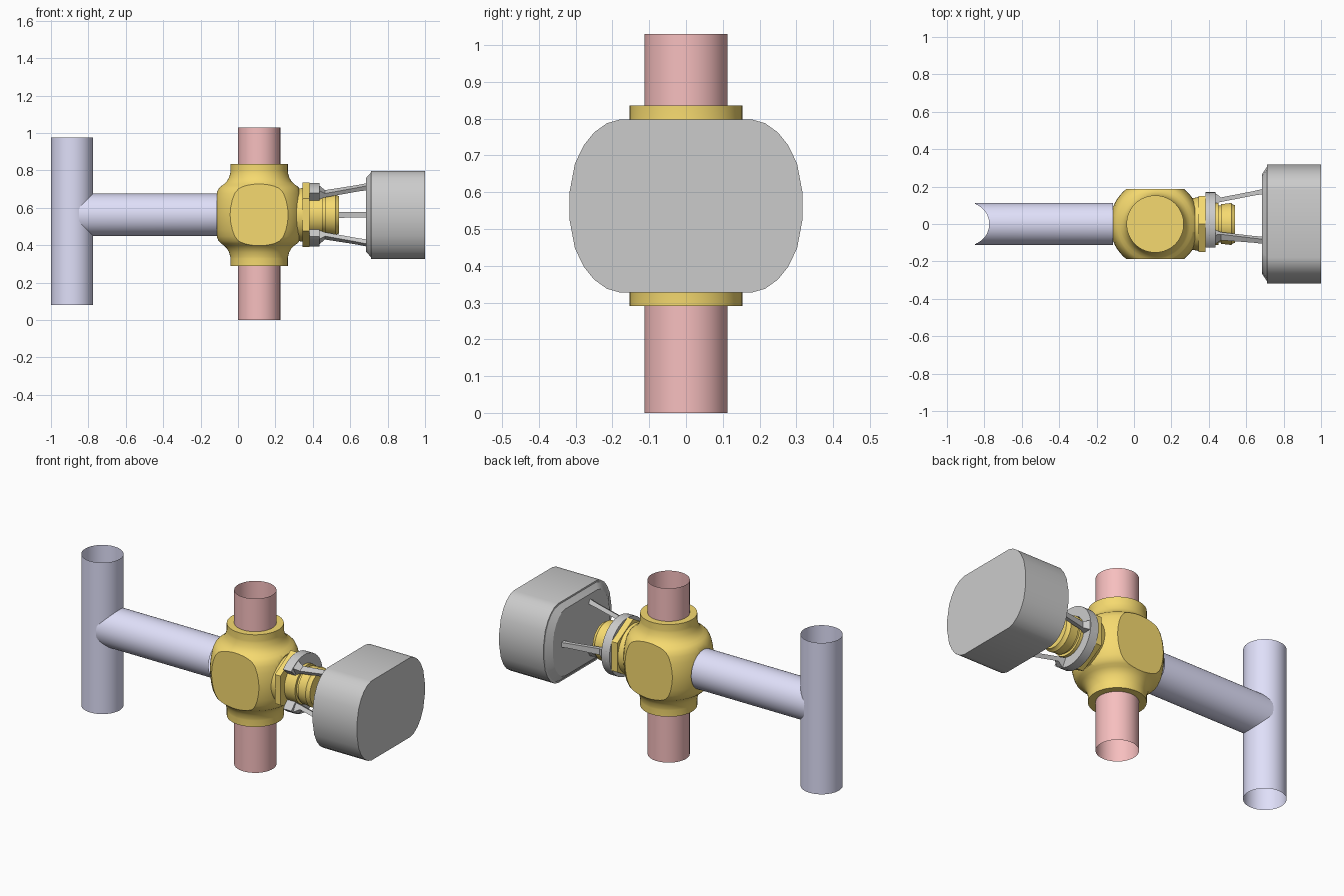
import bpy, bmesh
from math import sin, cos, pi, sqrt, radians
from mathutils import Vector

if "Cube" in bpy.data.objects:
    bpy.data.objects.remove(bpy.data.objects["Cube"])

CX, CZ, R = 0.113, 0.5625, 0.113      # valve axis, branch height, pipe radius


def material(name, rgb):
    m = bpy.data.materials.new(name)
    m.diffuse_color = (*rgb, 1)
    m.use_nodes = True
    m.node_tree.nodes["Principled BSDF"].inputs["Base Color"].default_value = m.diffuse_color
    return m


BRASS = material("brass", (0.92, 0.70, 0.16))
BLUE = material("blue_pipe", (0.74, 0.74, 0.95))
RED = material("red_pipe", (0.93, 0.52, 0.52))


def loft(name, rings, mat=None, caps=True, planes=()):
    """Skin a list of point rings, optionally trimming with (point, normal) planes."""
    bm = bmesh.new()
    vs = [[bm.verts.new(p) for p in r] for r in rings]
    n = len(vs[0])
    for a, b in zip(vs, vs[1:]):
        for i in range(n):
            j = (i + 1) % n
            bm.faces.new((a[i], a[j], b[j], b[i]))
    if caps:
        bm.faces.new(vs[0][::-1])
        bm.faces.new(vs[-1])
    for co, no in planes:
        cut = bmesh.ops.bisect_plane(bm, geom=bm.verts[:] + bm.edges[:] + bm.faces[:],
                                     plane_co=co, plane_no=no, clear_outer=True)
        edges = [e for e in cut["geom_cut"] if isinstance(e, bmesh.types.BMEdge)]
        bmesh.ops.contextual_create(bm, geom=edges)
    bmesh.ops.recalc_face_normals(bm, faces=bm.faces[:])
    me = bpy.data.meshes.new(name)
    bm.to_mesh(me)
    bm.free()
    ob = bpy.data.objects.new(name, me)
    bpy.context.collection.objects.link(ob)
    if mat:
        me.materials.append(mat)
    bpy.ops.object.select_all(action='DESELECT')
    ob.select_set(True)
    bpy.context.view_layer.objects.active = ob
    bpy.ops.object.shade_smooth_by_angle(angle=radians(28))
    return ob


def ring_z(x, z, r, n=48):
    return [(x + r * cos(2 * pi * i / n), r * sin(2 * pi * i / n), z) for i in range(n)]


def ring_x(x, r, n=48):
    return [(x, r * sin(2 * pi * i / n), CZ + r * cos(2 * pi * i / n)) for i in range(n)]


# Open-ended vertical pipes
loft("return_pipe", [ring_z(-0.887, z, R) for z in (0.08, 0.975)], BLUE, caps=False)
loft("supply_pipe_lower", [ring_z(CX, z, R) for z in (0, 0.29)], RED, caps=False)
loft("supply_pipe_upper", [ring_z(CX, z, R) for z in (0.835, 1.03)], RED, caps=False)

# Branch pipe with a saddle-shaped end against the return pipe
flat_end = ring_x(-0.113, R)
saddle = [(max(-0.85, -0.887 + sqrt(max(0, R * R - y * y))), y, z) for _, y, z in flat_end]
loft("branch_pipe", [saddle, flat_end], BLUE, caps=False)

# Turned valve body, mirrored about the branch height, with four flats
half = [(0.243, 0), (0.241, 0.04), (0.236, 0.08), (0.228, 0.115), (0.217, 0.14),
        (0.203, 0.154), (0.187, 0.165), (0.172, 0.18), (0.161, 0.2), (0.154, 0.225),
        (0.153, 0.235), (0.153, 0.2725)]
profile = [(r, -h) for r, h in half[:0:-1]] + half
flats = [((CX, s * 0.187, CZ), (0, s, 0)) for s in (-1, 1)]
flats += [((-0.113, 0, CZ), (-1, 0, 0)), ((0.325, 0, CZ), (1, 0, 0))]
loft("valve_body", [ring_z(CX, CZ + h, r, 64) for r, h in profile], BRASS, planes=flats)

# Bonnet: collar, hexagon and grooved stem along +x
loft("bonnet_collar", [ring_x(0.30, 0.135), ring_x(0.35, 0.145)], BRASS)
loft("hex_nut", [ring_x(x, r, 6) for x, r in ((0.345, 0.172), (0.382, 0.172))], BRASS)
stem = [(0.375, 0.113), (0.452, 0.113), (0.452, 0.098), (0.466, 0.098), (0.466, 0.107),
        (0.475, 0.107), (0.52, 0.112), (0.527, 0.105), (0.541, 0.1)]
loft("stem", [ring_x(x, r) for x, r in stem], BRASS)

# Open clamp ring, gap facing the front
angles = [radians(-90 + 43 + i * (360 - 86) / 36) for i in range(37)]
arc = [(0.17, a) for a in angles] + [(0.114, a) for a in reversed(angles)]
loft("clamp_ring", [[(x, r * cos(a + 0), CZ + r * sin(a))
                     for r, a in ((r, a) for r, a in [(q, b - pi / 2) for q, b in arc])]
                    for x in (0.382, 0.435)])

# Three bracket arms, 120 degrees apart
arm_sections = [(0.40, 0.115, 0.168, 0.03), (0.435, 0.112, 0.165, 0.028),
                (0.465, 0.118, 0.142, 0.018), (0.64, 0.152, 0.176, 0.014),
                (0.69, 0.160, 0.188, 0.014)]
for k in range(3):
    a = 2 * pi * k / 3
    out, side = Vector((0, cos(a), sin(a))), Vector((0, -sin(a), cos(a)))
    rings = [[Vector((x, 0, CZ)) + out * r + side * s
              for r, s in ((r0, -w), (r1, -w), (r1, w), (r0, w))]
             for x, r0, r1, w in arm_sections]
    loft(f"bracket_arm_{k + 1}", rings)

# Actuator housing: bulged rounded box with a bevelled raised back
quarter = [(0.317, 0.035), (0.302, 0.115), (0.278, 0.165), (0.25, 0.2),
           (0.215, 0.225), (0.18, 0.235)]
outline = []
for sy, sz in ((1, 1), (-1, 1), (-1, -1), (1, -1)):
    outline += [(sy * y, sz * z) for y, z in (quarter if sy == sz else quarter[::-1])]
loft("actuator_housing", [[(x, s * y, CZ + s * z) for y, z in outline]
                          for x, s in ((1.0, 1), (0.71, 1), (0.71, 0.96), (0.685, 0.84))])
